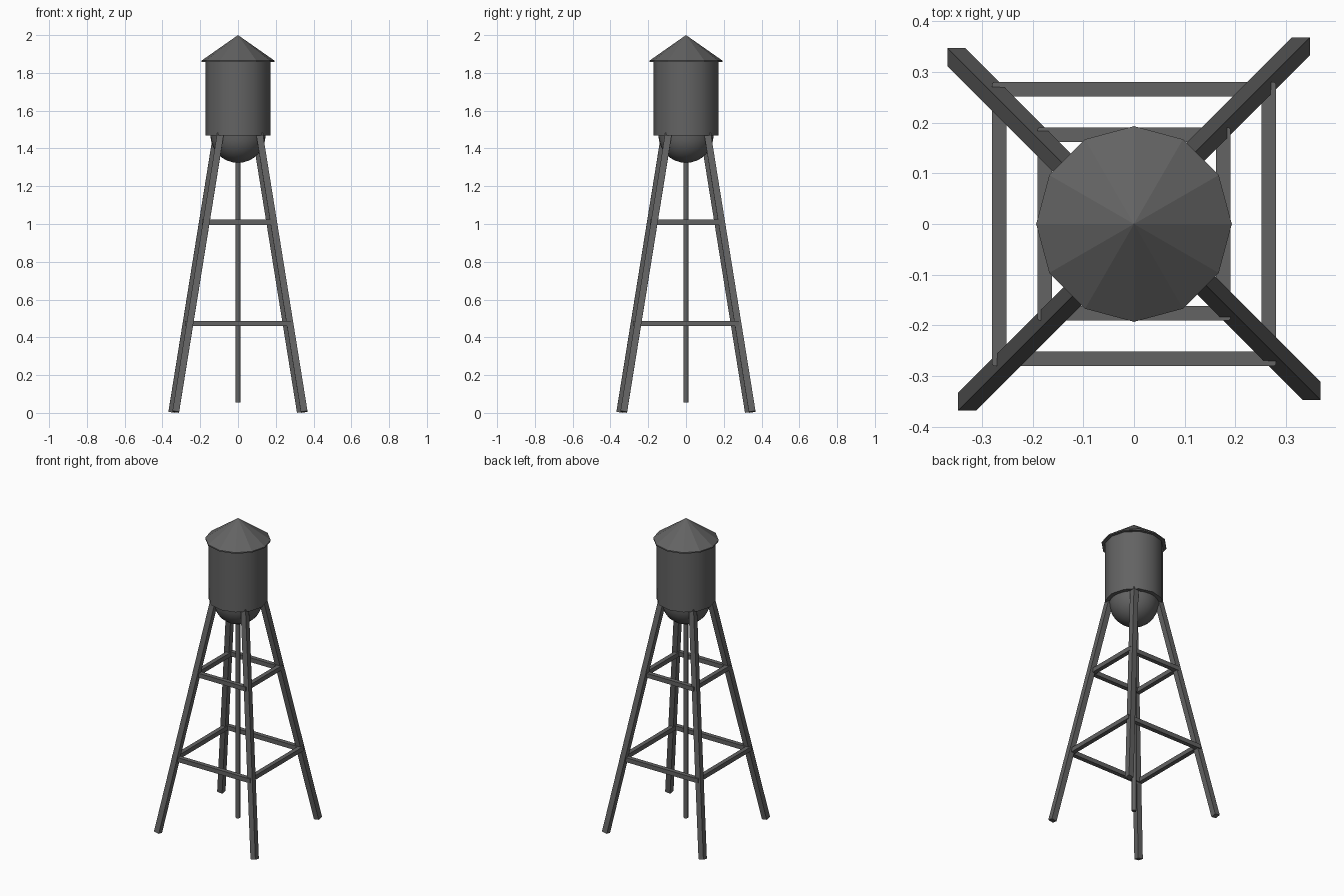
import bpy, bmesh, math
from mathutils import Vector

if "Cube" in bpy.data.objects:
    bpy.data.objects.remove(bpy.data.objects["Cube"])

metal = bpy.data.materials.new("dark grey metal")
metal.diffuse_color = (0.125, 0.125, 0.125, 1)
metal.use_nodes = True
metal.node_tree.nodes["Principled BSDF"].inputs["Base Color"].default_value = metal.diffuse_color


def add_object(name, bm):
    bmesh.ops.recalc_face_normals(bm, faces=bm.faces)
    mesh = bpy.data.meshes.new(name)
    bm.to_mesh(mesh)
    bm.free()
    mesh.materials.append(metal)
    obj = bpy.data.objects.new(name, mesh)
    bpy.context.collection.objects.link(obj)
    return obj


def lathe(name, profile, sides, smooth=None):
    """Turn an (r, z) profile around the z axis; r = 0 makes a tip."""
    bm = bmesh.new()
    rings = []
    for r, z in profile:
        if r == 0:
            rings.append([bm.verts.new((0, 0, z))])
        else:
            rings.append([bm.verts.new((r * math.cos(math.tau * i / sides),
                                        r * math.sin(math.tau * i / sides), z))
                          for i in range(sides)])
    for a, b in zip(rings, rings[1:]):
        for i in range(sides):
            j = (i + 1) % sides
            quad = [a[i % len(a)], a[j % len(a)], b[j % len(b)], b[i % len(b)]]
            bm.faces.new(list(dict.fromkeys(quad)))
    for ring in (rings[0], rings[-1]):
        if len(ring) > 1:
            bm.faces.new(ring)
    obj = add_object(name, bm)
    if smooth:
        bpy.ops.object.select_all(action='DESELECT')
        obj.select_set(True)
        bpy.context.view_layer.objects.active = obj
        bpy.ops.object.shade_smooth_by_angle(angle=math.radians(smooth))
    return obj


def strut(name, start, end, radius, turn):
    """Four-sided bar between two points; turn rotates its section."""
    start, end = Vector(start), Vector(end)
    axis = (end - start).normalized()
    side = axis.cross(Vector((0, 0, 1))).normalized()
    # Near-vertical bars still have a horizontal side vector as they lean
    up = side.cross(axis)
    bm = bmesh.new()
    rings = [[bm.verts.new(p + radius * (side * math.cos(turn + k * math.pi / 2)
                                         + up * math.sin(turn + k * math.pi / 2)))
              for k in range(4)] for p in (start, end)]
    for k in range(4):
        j = (k + 1) % 4
        bm.faces.new((rings[0][k], rings[0][j], rings[1][j], rings[1][k]))
    bm.faces.new(rings[0])
    bm.faces.new(rings[1])
    return add_object(name, bm)


# Tank: conical roof with a thin lip, barrel and round bottom
lathe("roof", [(0.193, 1.857), (0.193, 1.865), (0, 2.0)], 12)
lathe("tank", [(0.173, 1.468), (0.173, 1.858)], 12, 40)
R, ZC = 0.146, 1.47
bowl = [(R * math.cos(math.pi / 2 * k / 8), ZC - R * math.sin(math.pi / 2 * k / 8))
        for k in range(8)] + [(0, ZC - R)]
lathe("tank_bottom", bowl, 24, 40)

# Central pipe
lathe("pipe", [(0.014, 0.055), (0.014, 1.34)], 8, 50)


def spin(x, y, z, i):
    """Rotate a point by i quarter turns about z."""
    for _ in range(i):
        x, y = -y, x
    return x, y, z


# Legs lean in along the diagonals, each set slightly to one side
OFF = 0.0105
for i in range(4):
    strut(f"leg_{i + 1}",
          spin(0.340 - OFF, 0.340 + OFF, 0.0057, i),
          spin(0.103 - OFF, 0.103 + OFF, 1.478, i), 0.025, 0)

# Two square rings of braces
for level, (half, z) in {"lower": (0.266, 0.473), "upper": (0.176, 1.01)}.items():
    for i in range(4):
        strut(f"{level}_brace_{i + 1}", spin(-half - 0.012, half, z, i),
              spin(half + 0.012, half, z, i), 0.02, math.pi / 4)
